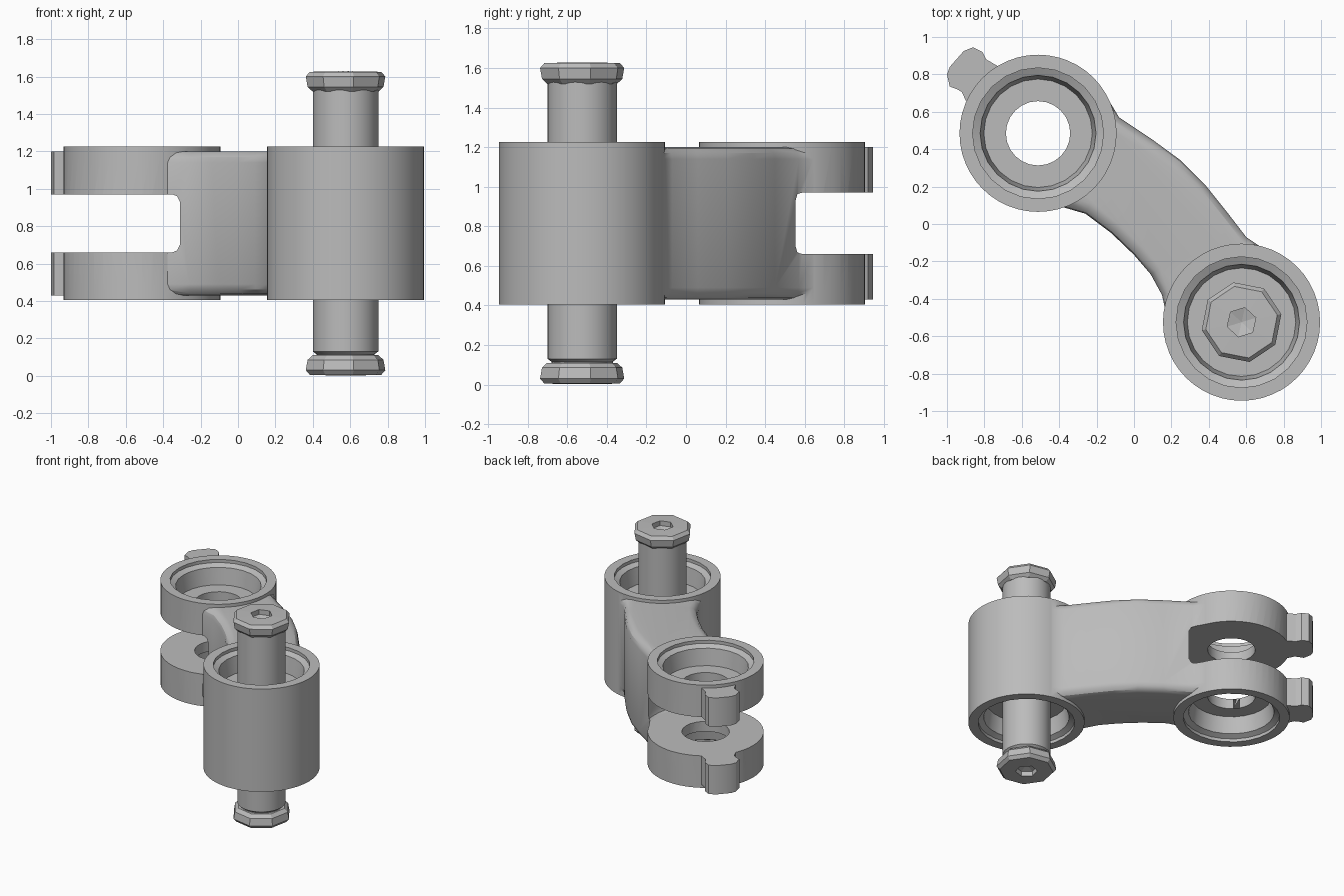
import bpy, bmesh, math
from mathutils import Vector

cube = bpy.data.objects.get("Cube")
if cube:
    bpy.data.objects.remove(cube, do_unlink=True)

GREY = (0.5, 0.5, 0.5, 1)
metal = bpy.data.materials.new("plain grey")
metal.use_nodes = True
metal.diffuse_color = GREY
metal.node_tree.nodes["Principled BSDF"].inputs["Base Color"].default_value = GREY

FORK = (-0.513, 0.485)    # centre of the slotted boss
PIVOT = (0.575, -0.525)   # centre of the boss that carries the pin
HEIGHT = 1.63


def finish(bm, name):
    bmesh.ops.recalc_face_normals(bm, faces=bm.faces)
    mesh = bpy.data.meshes.new(name)
    bm.to_mesh(mesh)
    bm.free()
    mesh.materials.append(metal)
    obj = bpy.data.objects.new(name, mesh)
    bpy.context.collection.objects.link(obj)
    return obj


def lathe(name, profile, centre, sides=48, turn=0.0):
    """Revolve (radius, z) points about a vertical axis."""
    bm = bmesh.new()
    cx, cy = centre
    verts = [bm.verts.new((cx + r * math.cos(turn), cy + r * math.sin(turn), z))
             for r, z in profile]
    edges = [bm.edges.new(pair) for pair in zip(verts, verts[1:])]
    bmesh.ops.spin(bm, geom=verts + edges, cent=(cx, cy, 0), axis=(0, 0, 1),
                   angle=math.tau, steps=sides, use_duplicate=False)
    bmesh.ops.remove_doubles(bm, verts=bm.verts, dist=0.0005)
    return finish(bm, name)


def prism(name, outline, z0, z1, round_edge=0.0):
    """Extrude an outline upwards, optionally rounding its rims."""
    bm = bmesh.new()
    face = bm.faces.new([bm.verts.new((x, y, z0)) for x, y in outline])
    top = bmesh.ops.extrude_face_region(bm, geom=[face], use_keep_orig=True)["geom"]
    bmesh.ops.translate(bm, vec=(0, 0, z1 - z0),
                        verts=[v for v in top if isinstance(v, bmesh.types.BMVert)])
    bmesh.ops.recalc_face_normals(bm, faces=bm.faces)
    if round_edge:
        rims = [e for e in bm.edges if abs(e.verts[0].co.z - e.verts[1].co.z) < 1e-4]
        bmesh.ops.bevel(bm, geom=rims, offset=round_edge, segments=3,
                        profile=0.5, affect='EDGES')
    return finish(bm, name)


def combine(target, tool, operation):
    mod = target.modifiers.new(operation.lower(), 'BOOLEAN')
    mod.operation, mod.object, mod.solver = operation, tool, 'EXACT'
    tool.hide_render = True
    select(target)
    bpy.ops.object.modifier_apply(modifier=mod.name)
    bpy.data.objects.remove(tool, do_unlink=True)


def select(obj):
    bpy.ops.object.select_all(action='DESELECT')
    obj.select_set(True)
    bpy.context.view_layer.objects.active = obj


def smooth(obj):
    select(obj)
    bpy.ops.object.shade_smooth_by_angle(angle=math.radians(30))


def flip(profile):
    return [(r, HEIGHT - z) for r, z in profile]


# Link body: curved arm joined to two bosses
inner_side = [(-.45, .2), (-.38, .09), (-.26, .055), (-.12, -.05), (0, -.165),
              (.09, -.27), (.15, -.38), (.167, -.46), (.3, -.55)]
outer_side = [(.75, -.35), (.69, -.13), (.6, -.07), (.5, .06), (.38, .21),
              (.25, .34), (.1, .45), (-.08, .57), (-.14, .67), (-.18, .72), (-.35, .6)]
body = prism("link_body", inner_side + outer_side, 0.43, 1.2, 0.06)
boss = [(0, 0.405), (0.42, 0.405), (0.42, 1.225), (0, 1.225)]
for centre in (FORK, PIVOT):
    combine(body, lathe("boss", boss, centre), 'UNION')

# Fork slot with softened corners
slot = [(0, 0.66), (0.435, 0.66), (0.452, 0.67), (0.463, 0.70),
        (0.463, 0.93), (0.452, 0.96), (0.435, 0.97), (0, 0.97)]
combine(body, lathe("slot_cutter", slot, FORK), 'DIFFERENCE')

# Stepped bores from both ends of each boss
lower_bore = [(0, 0.3), (0.35, 0.3), (0.35, 0.43), (0.31, 0.45), (0.29, 0.58), (0.172, 0.58)]
upper_bore = [(r, 1.63 - z) for r, z in reversed(lower_bore)]
for centre in (FORK, PIVOT):
    combine(body, lathe("bore_cutter", lower_bore + upper_bore, centre, 24), 'DIFFERENCE')
smooth(body)

# Lugs on the two fork prongs
lug = [(-.92, .705), (-.945, .72), (-.985, .735), (-1, .8), (-.985, .84), (-.91, .925),
       (-.86, .945), (-.81, .92), (-.79, .88), (-.73, .845), (-.7, .83),
       (-.77, .77), (-.85, .7), (-.87, .66), (-.9, .66)]
for name, z0, z1 in (("lower_lug", 0.43, 0.66), ("upper_lug", 0.97, 1.2)):
    smooth(prism(name, lug, z0, z1))

# Pin shaft
shaft = [(0, 0.08), (0.155, 0.08), (0.155, 0.115), (0.175, 0.13), (0.175, 1.54), (0, 1.54)]
smooth(lathe("pin_shaft", shaft, PIVOT, 32))

# Faceted pin heads with six-sided sockets
head = [(0, 1.52), (0.18, 1.52), (0.207, 1.545), (0.217, 1.60), (0.195, 1.625), (0, HEIGHT)]
socket = [(0, 1.57), (0.08, 1.59), (0.08, 1.7), (0, 1.7)]
for name, shape in (("upper_pin_head", list), ("lower_pin_head", flip)):
    cap = lathe(name, shape(head), PIVOT, 8, 0.2)
    combine(cap, lathe("socket_cutter", shape(socket), PIVOT, 6, 0.3), 'DIFFERENCE')
